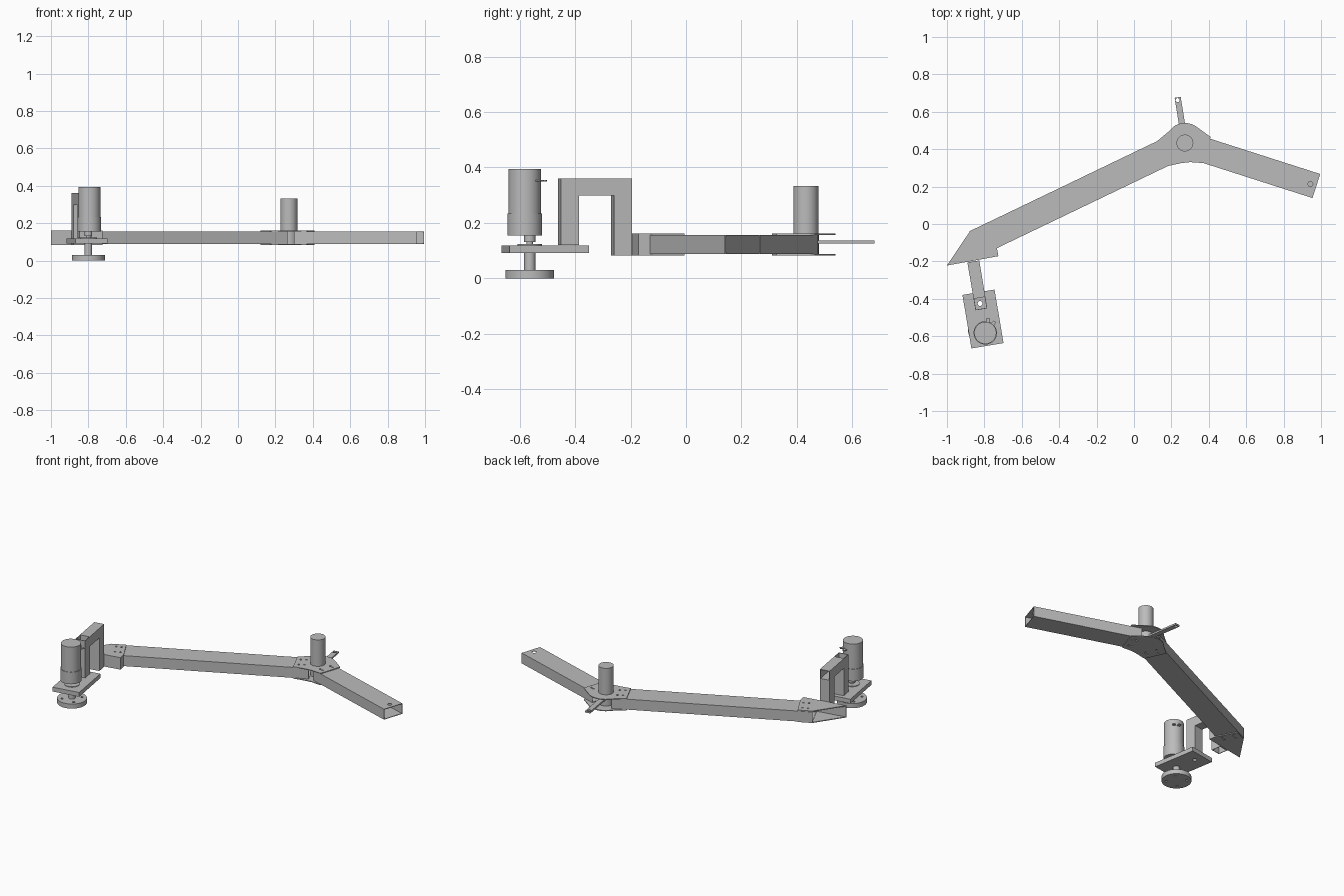
import bpy, bmesh, math
from mathutils import Matrix, Vector

cube = bpy.data.objects.get("Cube")
if cube:
    bpy.data.objects.remove(cube, do_unlink=True)

grey = bpy.data.materials.new("plain grey metal")
grey.use_nodes = True
colour = (0.5, 0.5, 0.5, 1)
grey.diffuse_color = colour
grey.node_tree.nodes["Principled BSDF"].inputs["Base Color"].default_value = colour


def finish(name, bm, smooth=False):
    bmesh.ops.recalc_face_normals(bm, faces=bm.faces)
    mesh = bpy.data.meshes.new(name)
    bm.to_mesh(mesh)
    bm.free()
    mesh.materials.append(grey)
    obj = bpy.data.objects.new(name, mesh)
    bpy.context.collection.objects.link(obj)
    if smooth:
        bpy.ops.object.select_all(action='DESELECT')
        obj.select_set(True)
        bpy.context.view_layer.objects.active = obj
        bpy.ops.object.shade_smooth_by_angle(angle=math.radians(35))
    return obj


def box(name, centre, size, turn=0.0, open_axis=None, wall=0.005):
    """Box turned about z; with open_axis it becomes a tube open at both ends."""
    bm = bmesh.new()
    bmesh.ops.create_cube(bm, size=1)
    if open_axis is not None:
        ends = [f for f in bm.faces if abs(f.normal[open_axis]) > 0.9]
        bmesh.ops.delete(bm, geom=ends, context='FACES_ONLY')
    place = Matrix.Translation(centre) @ Matrix.Rotation(turn, 4, 'Z') @ Matrix.Diagonal((*size, 1))
    bmesh.ops.transform(bm, matrix=place, verts=bm.verts)
    obj = finish(name, bm)
    if open_axis is not None:
        solid = obj.modifiers.new("wall", 'SOLIDIFY')
        solid.thickness = wall
        solid.offset = -1
    return obj


def cylinder(name, xy, radius, z0, z1, sides=40):
    bm = bmesh.new()
    bmesh.ops.create_cone(bm, cap_ends=True, segments=sides, radius1=radius, radius2=radius,
                          depth=z1 - z0, matrix=Matrix.Translation((*xy, (z0 + z1) / 2)))
    return finish(name, bm, True)


def plate(name, outline, z0, z1):
    bm = bmesh.new()
    face = bm.faces.new([bm.verts.new((x, y, z0)) for x, y in outline])
    top = bmesh.ops.extrude_face_region(bm, geom=[face])["geom"]
    verts = [v for v in top if isinstance(v, bmesh.types.BMVert)]
    bmesh.ops.translate(bm, vec=(0, 0, z1 - z0), verts=verts)
    return finish(name, bm)


def drill(obj, points, radius, z0, z1):
    """Cut round holes through a part."""
    bm = bmesh.new()
    for p in points:
        bmesh.ops.create_cone(bm, cap_ends=True, segments=16, radius1=radius, radius2=radius,
                              depth=z1 - z0, matrix=Matrix.Translation((p[0], p[1], (z0 + z1) / 2)))
    cutter = finish(obj.name + "_hole_cutter", bm)
    cutter.hide_render = True
    cutter.display_type = 'WIRE'
    cut = obj.modifiers.new("holes", 'BOOLEAN')
    cut.operation = 'DIFFERENCE'
    cut.solver = 'EXACT'
    cut.object = cutter


def arm(name, start, end, width):
    a, b = Vector(start), Vector(end)
    d, mid = b - a, (a + b) / 2
    return box(name, (mid.x, mid.y, 0.122), (d.length, width, 0.068),
               math.atan2(d.y, d.x), open_axis=0)


# Two hollow arms meeting at the pivot
arm("long_arm", (-0.85, -0.105), (0.233, 0.415), 0.145)
short_arm = arm("short_arm", (0.32, 0.413), (0.975, 0.203), 0.135)
drill(short_arm, [(0.943, 0.214)], 0.013, 0.14, 0.18)

# Pivot post, joining plates and rear tab
pivot = Vector((0.272, 0.433))
cylinder("pivot_post", pivot, 0.045, 0.085, 0.333)
arc = [pivot + 0.107 * Vector((math.cos(a), math.sin(a)))
       for a in (math.radians(125 - 7 * i) for i in range(11))]
pivot_outline = [(0.12, 0.44), (0.18, 0.49), *arc, (0.41, 0.465), (0.366, 0.326),
                 (0.30, 0.331), (0.25, 0.325), (0.18, 0.31)]
pivot_holes = [(0.16, 0.417), (0.19, 0.433), (0.19, 0.353), (0.22, 0.368),
               (0.355, 0.443), (0.375, 0.436), (0.33, 0.374), (0.35, 0.368)]

# End bracket plates with their walls; the outer slanted side stays open
bracket_outline = [(-1.0, -0.222), (-0.88, -0.043), (-0.80, -0.005), (-0.733, -0.128), (-0.725, -0.172)]
bracket_holes = [(-0.835, -0.06), (-0.805, -0.047), (-0.80, -0.123), (-0.77, -0.108)]
for label, z in (("upper", 0.156), ("lower", 0.083)):
    p = plate("pivot_plate_" + label, pivot_outline, z, z + 0.005)
    drill(p, pivot_holes, 0.006, z - 0.01, z + 0.02)
    p = plate("bracket_plate_" + label, bracket_outline, z, z + 0.005)
    drill(p, bracket_holes, 0.006, z - 0.01, z + 0.02)
plate("bracket_wall", [(-1.0, -0.222), (-0.725, -0.172), (-0.733, -0.128),
                       (-0.738, -0.128), (-0.731, -0.168), (-0.999, -0.217)], 0.086, 0.158)

tab = box("rear_tab", (0.253, 0.556, 0.131), (0.246, 0.033, 0.011), math.radians(99.2))
drill(tab, [(0.233, 0.662)], 0.011, 0.1, 0.16)

# Arch of square tube carrying the motor plate
turn = math.radians(9.5)
along = Vector((math.sin(turn), -math.cos(turn)))
root = Vector((-0.859, -0.2))


def arch_tube(name, s0, s1, z0, z1, axis):
    c = root + along * (s0 + s1) / 2
    return box(name, (c.x, c.y, (z0 + z1) / 2), (0.064, s1 - s0, z1 - z0), turn, axis)


arch_tube("arch_back_leg", 0.0, 0.066, 0.083, 0.298, 2)
arch_tube("arch_top", 0.0, 0.194, 0.298, 0.361, 1)
arch_tube("arch_front_leg", 0.194, 0.26, 0.12, 0.361, 2)

motor_plate = box("motor_plate", (-0.8075, -0.508, 0.105), (0.174, 0.29, 0.028), turn)
drill(motor_plate, [(-0.823, -0.425)], 0.013, 0.07, 0.14)

# Gear motor, output shaft and wheel
motor = (-0.795, -0.582)
shaft = (-0.80, -0.564)
cylinder("gearbox", motor, 0.0625, 0.155, 0.233)
cylinder("motor_can", motor, 0.059, 0.233, 0.395)
cylinder("bearing_ring", shaft, 0.045, 0.118, 0.123)
cylinder("shaft_boss", shaft, 0.02, 0.131, 0.156)
cylinder("shaft", shaft, 0.011, 0.02, 0.135)
cylinder("wheel_hub", shaft, 0.02, 0.028, 0.092)
wheel = cylinder("wheel", shaft, 0.088, 0.0, 0.03)
drill(wheel, [(shaft[0] + 0.06 * math.cos(a), shaft[1] + 0.06 * math.sin(a))
              for a in (math.pi * (0.25 + i / 2) for i in range(4))], 0.008, -0.02, 0.05)

# Motor terminals
for i, a in enumerate((50, 78)):
    r = math.radians(a)
    box("terminal_%d" % (i + 1), (motor[0] + 0.066 * math.cos(r), motor[1] + 0.066 * math.sin(r), 0.352),
        (0.028, 0.018, 0.005), r)
